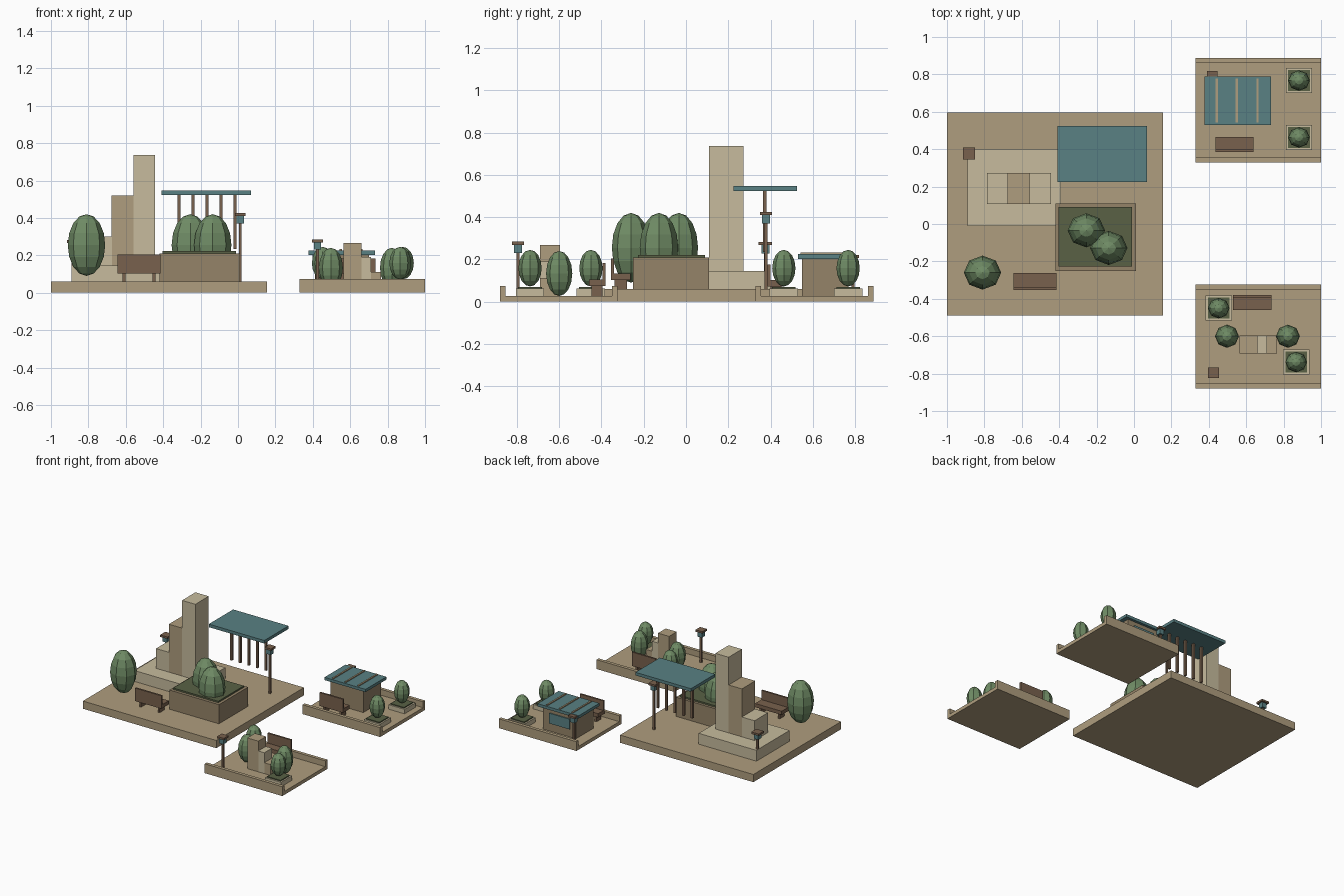
import bpy

if "Cube" in bpy.data.objects:
    bpy.data.objects.remove(bpy.data.objects["Cube"])

def material(name, rgb):
    m = bpy.data.materials.new(name)
    m.diffuse_color = (*rgb, 1)
    m.use_nodes = True
    m.node_tree.nodes["Principled BSDF"].inputs["Base Color"].default_value = m.diffuse_color
    return m

SAND = material("sand", (0.43, 0.34, 0.21))
CREAM = material("cream", (0.57, 0.50, 0.34))
STONE = material("stone", (0.30, 0.23, 0.14))
WOOD = material("wood", (0.19, 0.12, 0.075))
TEAL = material("teal", (0.10, 0.22, 0.23))
LEAF = material("leaf", (0.16, 0.26, 0.13))
SOIL = material("soil", (0.10, 0.12, 0.06))

def box(name, x, y, z, mat):
    """Box from (min, max) ranges on each axis."""
    bpy.ops.mesh.primitive_cube_add(size=1, location=[(a + b) / 2 for a, b in (x, y, z)])
    o = bpy.context.object
    o.name = name
    o.scale = [b - a for a, b in (x, y, z)]
    o.data.materials.append(mat)
    return o

def block(name, cx, cy, w, d, z0, z1, mat):
    return box(name, (cx - w / 2, cx + w / 2), (cy - d / 2, cy + d / 2), (z0, z1), mat)

def tree(name, x, y, z0, z1, rx, ry):
    bpy.ops.mesh.primitive_uv_sphere_add(segments=8, ring_count=8, radius=1,
                                         location=(x, y, (z0 + z1) / 2))
    o = bpy.context.object
    o.name = name
    o.scale = (rx, ry, (z1 - z0) / 2)
    o.data.materials.append(LEAF)

def lamp(name, x, y, z0, top, cap=0.058):
    block(name + "_pole", x, y, 0.015, 0.015, z0, top - 0.05, WOOD)
    block(name + "_head", x, y, 0.038, 0.038, top - 0.054, top - 0.015, TEAL)
    block(name + "_cap", x, y, cap, cap, top - 0.015, top, WOOD)

def bench(name, x, y, z, w, d, h, back):
    """back is -1 or 1: the y side carrying the backrest."""
    block(name + "_seat", x, y, w, d, z + 0.3 * h, z + 0.5 * h, WOOD)
    by = y + back * (d / 2 - 0.007)
    block(name + "_backrest", x, by, w, 0.014, z + 0.45 * h, z + h, WOOD)
    for s in (-1, 1):
        block(name + "_leg", x + s * w * 0.35, y, 0.016, d * 0.65, z, z + 0.3 * h, WOOD)

# Large plaza with stepped tower on a podium
box("plaza_base", (-1, 0.155), (-0.49, 0.595), (0, 0.06), SAND)
box("podium", (-0.89, -0.39), (-0.01, 0.40), (0.06, 0.145), CREAM)
for name, x0, x1, top, mat in (("low_tower", -0.785, -0.675, 0.30, CREAM),
                               ("middle_tower", -0.675, -0.56, 0.52, SAND),
                               ("tall_tower", -0.56, -0.445, 0.737, CREAM)):
    box(name, (x0, x1), (0.108, 0.273), (0.145, top), mat)

# Raised planter and plaza trees
box("large_planter", (-0.42, 0.01), (-0.25, 0.11), (0.06, 0.21), STONE)
box("large_planter_soil", (-0.403, -0.012), (-0.227, 0.09), (0.2, 0.222), SOIL)
for x, y in ((-0.81, -0.26), (-0.255, -0.034), (-0.135, -0.128)):
    tree("plaza_tree", x, y, 0.09, 0.42, 0.1, 0.091)

# Canopy with hanging posts
box("canopy", (-0.41, 0.07), (0.225, 0.525), (0.523, 0.547), TEAL)
for i in range(5):
    block("canopy_post", -0.315 + i * 0.0745, 0.372, 0.016, 0.016, 0.235, 0.525, WOOD)

lamp("plaza_lamp", 0.012, 0.378, 0.06, 0.425)
lamp("podium_lamp", -0.883, 0.376, 0.145, 0.282, 0.064)
bench("plaza_bench", -0.53, -0.308, 0.06, 0.23, 0.092, 0.145, -1)

# Two small courts with curbs along front and back edges
for name, y0, y1 in (("rear_court", 0.33, 0.887), ("front_court", -0.88, -0.323)):
    box(name + "_base", (0.328, 1), (y0, y1), (0, 0.027), SAND)
    for a in (y0, y1 - 0.026):
        box(name + "_curb", (0.328, 1), (a, a + 0.026), (0.02, 0.073), SAND)

# Potted court trees
for x, y in ((0.882, 0.767), (0.882, 0.463), (0.453, -0.45), (0.867, -0.738)):
    block("pot", x, y, 0.14, 0.134, 0.027, 0.062, CREAM)
    block("pot_soil", x, y, 0.116, 0.112, 0.055, 0.07, SOIL)
    tree("pot_tree", x, y, 0.072, 0.245, 0.058, 0.055)
for x in (0.497, 0.823):
    tree("court_tree", x, -0.6, 0.027, 0.24, 0.064, 0.062)

# Kiosk with slatted roof and rear window
box("kiosk_body", (0.415, 0.70), (0.55, 0.768), (0.027, 0.205), STONE)
box("kiosk_window", (0.465, 0.645), (0.765, 0.776), (0.09, 0.17), TEAL)
box("kiosk_roof", (0.378, 0.733), (0.53, 0.788), (0.203, 0.225), TEAL)
for x in (0.442, 0.55, 0.66):
    block("roof_slat", x, 0.66, 0.012, 0.235, 0.222, 0.233, SAND)
lamp("kiosk_lamp", 0.418, 0.79, 0.027, 0.222)
bench("rear_bench", 0.538, 0.425, 0.027, 0.204, 0.08, 0.15, -1)

# Front court stepped sculpture, lamp and bench
for name, x0, x1, top, mat in (("tall_step", 0.565, 0.66, 0.267, SAND),
                               ("middle_step", 0.66, 0.712, 0.19, CREAM),
                               ("low_step", 0.712, 0.765, 0.112, SAND)):
    box(name, (x0, x1), (-0.692, -0.597), (0.027, top), mat)
lamp("court_lamp", 0.425, -0.795, 0.027, 0.284)
bench("front_bench", 0.632, -0.42, 0.027, 0.204, 0.08, 0.155, 1)
